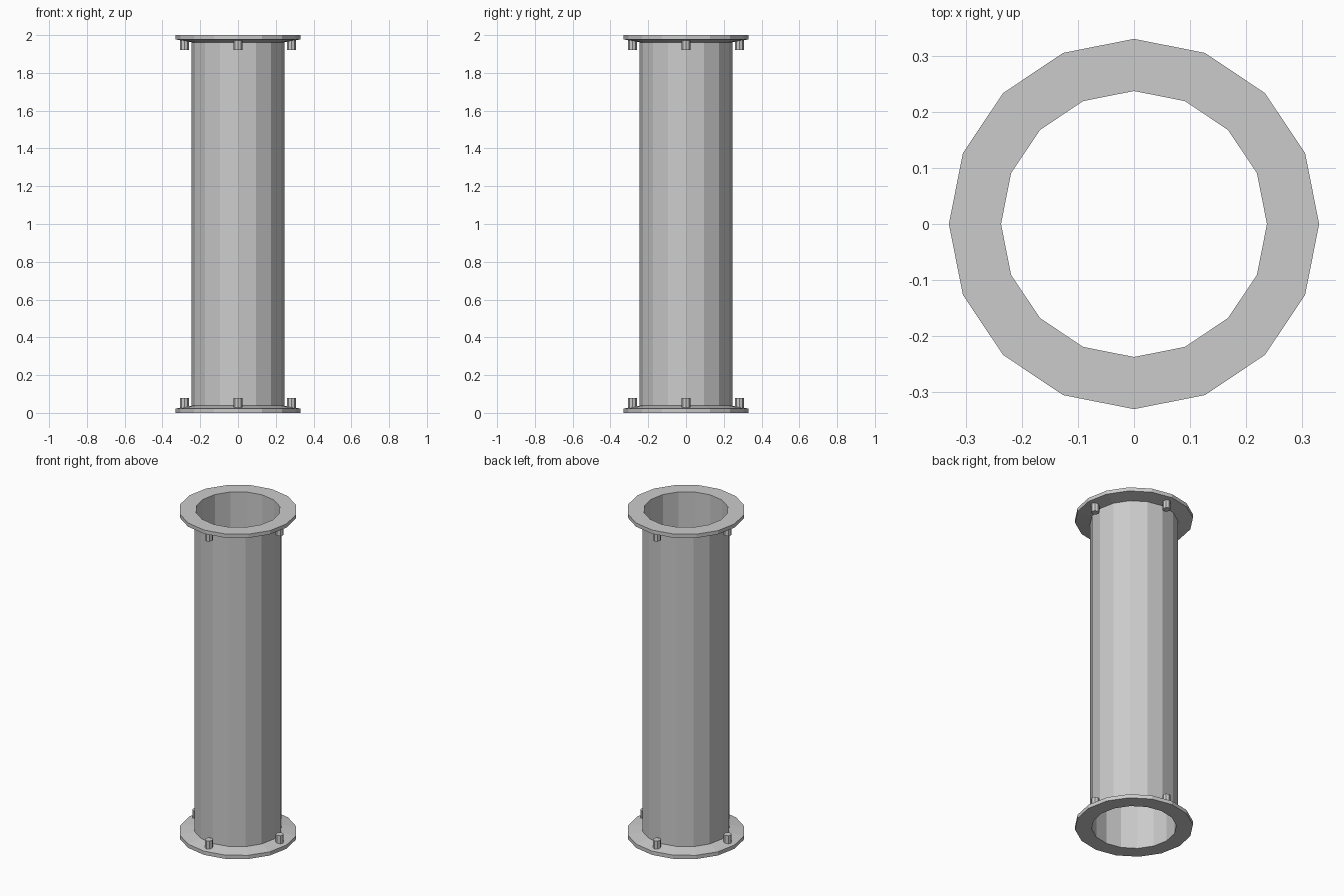
import bpy, bmesh
from math import cos, sin, pi

if "Cube" in bpy.data.objects:
    bpy.data.objects.remove(bpy.data.objects["Cube"])

SIDES = 16
R_IN, R_PIPE, R_FLANGE = 0.237, 0.246, 0.33
EDGE, HUB = 0.023, 0.038      # flange thickness at rim and at pipe
HEIGHT = 2.0


def lathe(name, profile, closed=True):
    """Revolve an (r, z) profile around the z axis with flat facets."""
    bm = bmesh.new()
    rings = [[bm.verts.new((r * cos(2 * pi * i / SIDES), r * sin(2 * pi * i / SIDES), z))
              for r, z in profile] for i in range(SIDES)]
    n = len(profile)
    for i in range(SIDES):
        a, b = rings[i], rings[(i + 1) % SIDES]
        for j in range(n if closed else n - 1):
            k = (j + 1) % n
            bm.faces.new((a[j], b[j], b[k], a[k]))
    bmesh.ops.recalc_face_normals(bm, faces=bm.faces)
    mesh = bpy.data.meshes.new(name)
    bm.to_mesh(mesh)
    bm.free()
    obj = bpy.data.objects.new(name, mesh)
    bpy.context.collection.objects.link(obj)
    return obj


# Pipe with a flange at each end, as one lathed profile
half = [(R_IN, 0), (R_FLANGE, 0), (R_FLANGE, EDGE), (R_PIPE, HUB)]
lathe("flanged_pipe", half + [(r, HEIGHT - z) for r, z in reversed(half)])

# Four bolts on the inner side of each flange
BOLT_R, BOLT_Z0, BOLT_Z1 = 0.023, 0.015, 0.078
for end in ("bottom", "top"):
    z = (BOLT_Z0 + BOLT_Z1) / 2
    if end == "top":
        z = HEIGHT - z
    for i in range(4):
        a = i * pi / 2
        bpy.ops.mesh.primitive_cylinder_add(
            vertices=8, radius=BOLT_R, depth=BOLT_Z1 - BOLT_Z0,
            location=(0.283 * cos(a), 0.283 * sin(a), z))
        bpy.context.object.name = f"{end}_bolt_{i + 1}"
